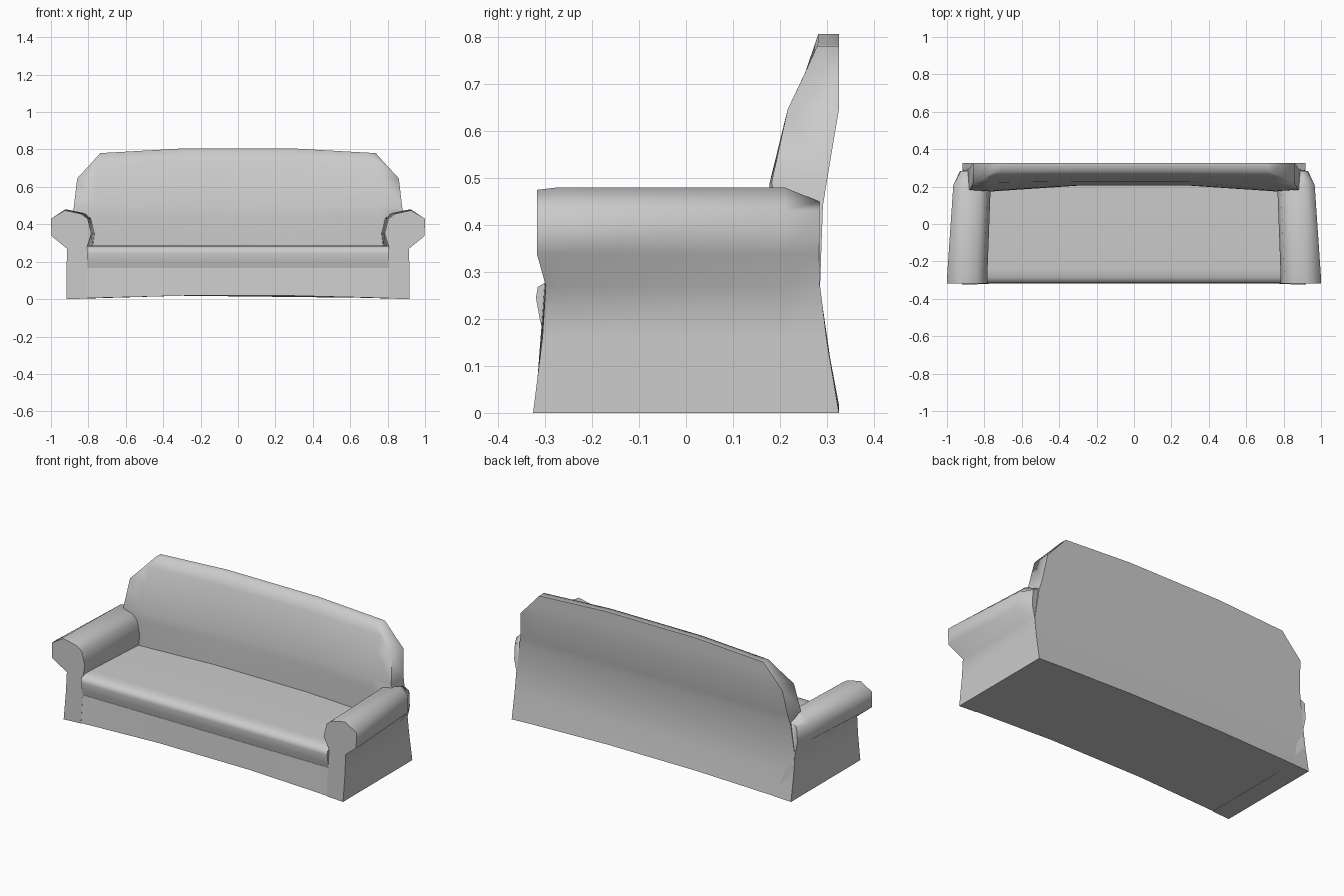
import bpy, bmesh, math


def loft(name, rings, angle=60):
    """Skin a list of equal-length point rings and cap both ends."""
    bm = bmesh.new()
    rows = [[bm.verts.new(p) for p in ring] for ring in rings]
    n = len(rows[0])
    for a, b in zip(rows, rows[1:]):
        for i in range(n):
            j = (i + 1) % n
            bm.faces.new((a[i], a[j], b[j], b[i]))
    bm.faces.new(rows[0])
    bm.faces.new(rows[-1])
    bmesh.ops.recalc_face_normals(bm, faces=bm.faces)
    mesh = bpy.data.meshes.new(name)
    bm.to_mesh(mesh)
    bm.free()
    ob = bpy.data.objects.new(name, mesh)
    bpy.context.collection.objects.link(ob)
    bpy.ops.object.select_all(action='DESELECT')
    ob.select_set(True)
    bpy.context.view_layer.objects.active = ob
    bpy.ops.object.shade_smooth_by_angle(angle=math.radians(angle))
    return ob


# Base: front panel and underside, slightly arched towards the middle
def base_ring(x, lift, front):
    return [(x, front, lift), (x, -0.303, 0.165), (x, -0.29, 0.175),
            (x, 0.26, 0.175), (x, 0.31, lift)]


loft("base", [base_ring(-0.81, 0.005, -0.32), base_ring(-0.3, 0.018, -0.311),
              base_ring(0.3, 0.018, -0.311), base_ring(0.81, 0.005, -0.32)], 30)

# Seat cushion with a rounded front edge
seat_profile = [(-0.302, 0.165), (-0.311, 0.20), (-0.319, 0.245), (-0.315, 0.268),
                (-0.285, 0.284), (-0.24, 0.287), (0.24, 0.287), (0.24, 0.165)]
loft("seat", [[(x, y, z) for y, z in seat_profile] for x in (-0.808, -0.3, 0.3, 0.808)])

# Backrest: per level (half width, z end, z shoulder, z middle,
#   front y end / shoulder / middle, back y)
levels = [
    (0.914, 0.000, 0.006, 0.018, 0.20, 0.190, 0.205, 0.325),
    (0.914, 0.155, 0.155, 0.155, 0.20, 0.180, 0.205, 0.299),
    (0.912, 0.270, 0.270, 0.270, 0.20, 0.174, 0.205, 0.285),
    (0.890, 0.440, 0.440, 0.440, 0.19, 0.174, 0.205, 0.291),
    (0.878, 0.490, 0.490, 0.490, 0.182, 0.178, 0.207, 0.299),
    (0.860, 0.645, 0.645, 0.645, 0.216, 0.222, 0.228, 0.325),
    (0.798, 0.712, 0.725, 0.738, 0.248, 0.254, 0.259, 0.325),
    (0.737, 0.780, 0.782, 0.805, 0.279, 0.280, 0.281, 0.325),
]
rings = []
for w, ze, zs, zm, fe, fs, fm, yb in levels:
    s = min(0.76, w - 0.03)
    front = [(w, fe, ze), (s, fs, zs), (0.3, fm, zm)]
    back = [(0.3, yb, zm), (s, yb, zs), (w, yb, ze)]
    right = back + front
    # right back and front halves, then their mirror image in reverse order
    rings.append(right + [(-x, y, z) for x, y, z in reversed(right)])
loft("backrest", rings, 85)

# Arms: per point (front x, front y, z, x near the back, end x, end y)
arm = [
    (0.917, -0.325, 0.000, 0.917, 0.917, 0.325),
    (0.916, -0.305, 0.160, 0.916, 0.916, 0.298),
    (0.915, -0.298, 0.270, 0.915, 0.915, 0.284),
    (0.998, -0.317, 0.338, 0.966, 0.930, 0.283),
    (0.999, -0.317, 0.430, 0.966, 0.925, 0.284),
    (0.925, -0.317, 0.474, 0.915, 0.888, 0.284),
    (0.838, -0.317, 0.455, 0.820, 0.830, 0.260),
    (0.804, -0.317, 0.430, 0.785, 0.800, 0.250),
    (0.784, -0.317, 0.350, 0.766, 0.780, 0.250),
    (0.806, -0.300, 0.280, 0.775, 0.800, 0.250),
    (0.806, -0.304, 0.160, 0.806, 0.806, 0.290),
    (0.806, -0.321, 0.003, 0.806, 0.806, 0.323),
]
for side, s in (("left", -1), ("right", 1)):
    front = [(s * x, y, z) for x, y, z, *_ in arm]
    lip = [(s * x, -0.275, z + (0.005 if z > 0.44 else 0)) for x, y, z, *_ in arm]
    rear = [(s * xb, 0.21, z + (0.005 if z > 0.44 else 0)) for x, y, z, xb, *_ in arm]
    end = [(s * xe, ye, z - (0.025 if z > 0.44 else 0)) for x, y, z, xb, xe, ye in arm]
    loft(side + "_arm", [front, lip, rear, end])
